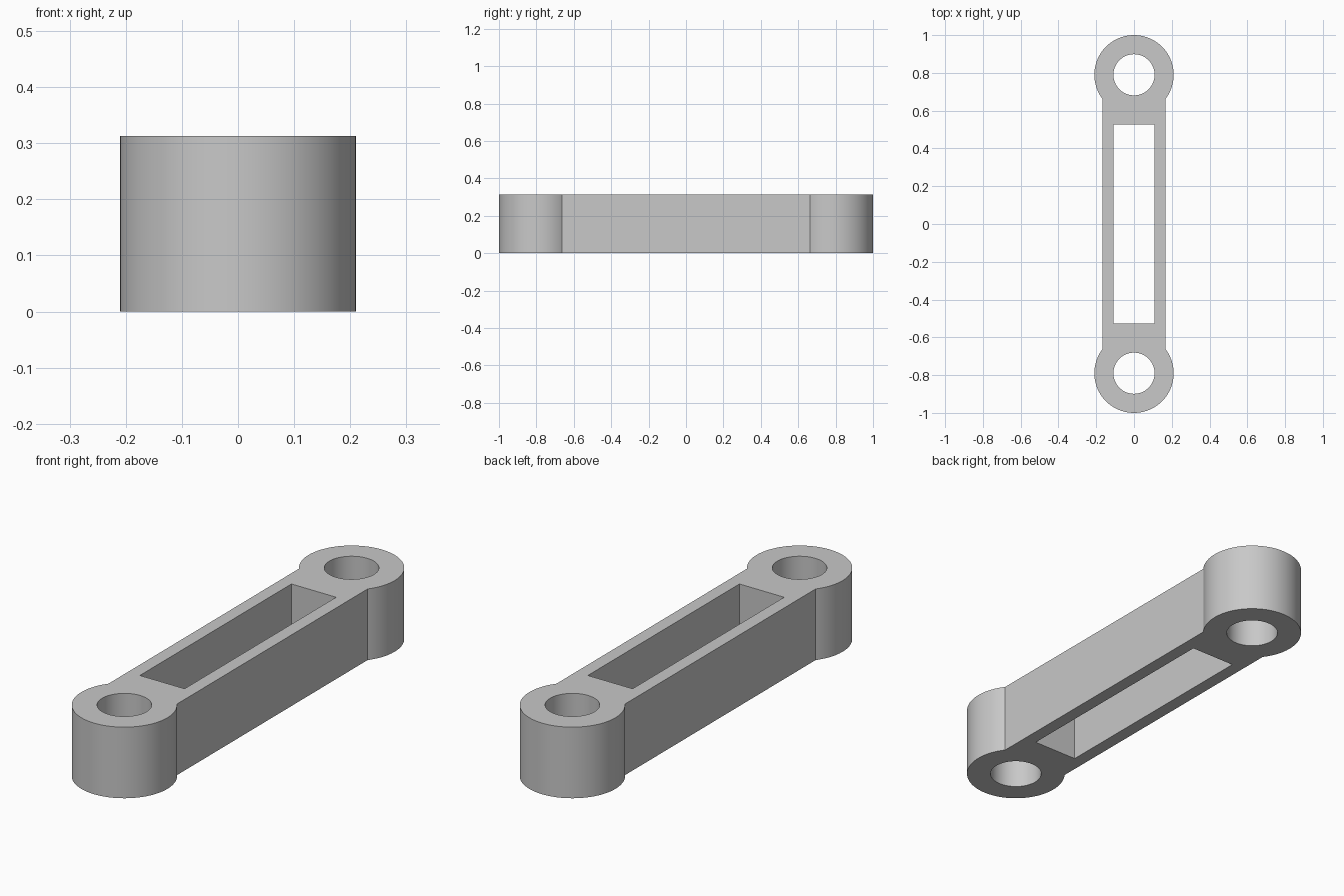
import bpy, math

if "Cube" in bpy.data.objects:
    bpy.data.objects.remove(bpy.data.objects["Cube"])

H = 0.313            # thickness
R, HOLE = 0.21, 0.109   # boss and bore radii
CY = 1 - R           # boss centre distance
BAR = 0.167          # half width of the bar
SLOT_X, SLOT_Y = 0.109, 0.527


def arc(cy, r, a0, a1, n):
    return [(r * math.cos(a0 + (a1 - a0) * i / n),
             cy + r * math.sin(a0 + (a1 - a0) * i / n)) for i in range(n + 1)]


# outer outline: two boss arcs joined by the straight bar sides
a = math.acos(BAR / R)
top = arc(CY, R, -a, math.pi + a, 72)
outline = top + [(-x, -y) for x, y in top]

# inner openings: two bores and the slot
bores = [arc(s * CY, HOLE, 0, 2 * math.pi, 64)[:-1] for s in (1, -1)]
slot = [(-SLOT_X, -SLOT_Y), (SLOT_X, -SLOT_Y), (SLOT_X, SLOT_Y), (-SLOT_X, SLOT_Y)]

# filled and extruded flat profile
curve = bpy.data.curves.new("link_arm", 'CURVE')
curve.dimensions = '2D'
curve.fill_mode = 'BOTH'
curve.extrude = H / 2
for pts in [outline, slot] + bores:
    sp = curve.splines.new('POLY')
    sp.points.add(len(pts) - 1)
    for p, (x, y) in zip(sp.points, pts):
        p.co = (x, y, 0, 1)
    sp.use_cyclic_u = True

link = bpy.data.objects.new("link_arm", curve)
bpy.context.collection.objects.link(link)
link.location.z = H / 2
bpy.context.view_layer.objects.active = link
link.select_set(True)
bpy.ops.object.convert(target='MESH')
link = bpy.context.view_layer.objects.active

# weld the caps to the walls, face outward, smooth the round walls
bpy.ops.object.mode_set(mode='EDIT')
bpy.ops.mesh.select_all(action='SELECT')
bpy.ops.mesh.remove_doubles(threshold=0.0001)
bpy.ops.mesh.normals_make_consistent(inside=False)
bpy.ops.object.mode_set(mode='OBJECT')
bpy.ops.object.shade_smooth_by_angle(angle=math.radians(30))

# plain grey
grey = bpy.data.materials.new("light grey")
grey.diffuse_color = (0.58, 0.58, 0.58, 1)
grey.use_nodes = True
grey.node_tree.nodes["Principled BSDF"].inputs["Base Color"].default_value = grey.diffuse_color
link.data.materials.clear()
link.data.materials.append(grey)
